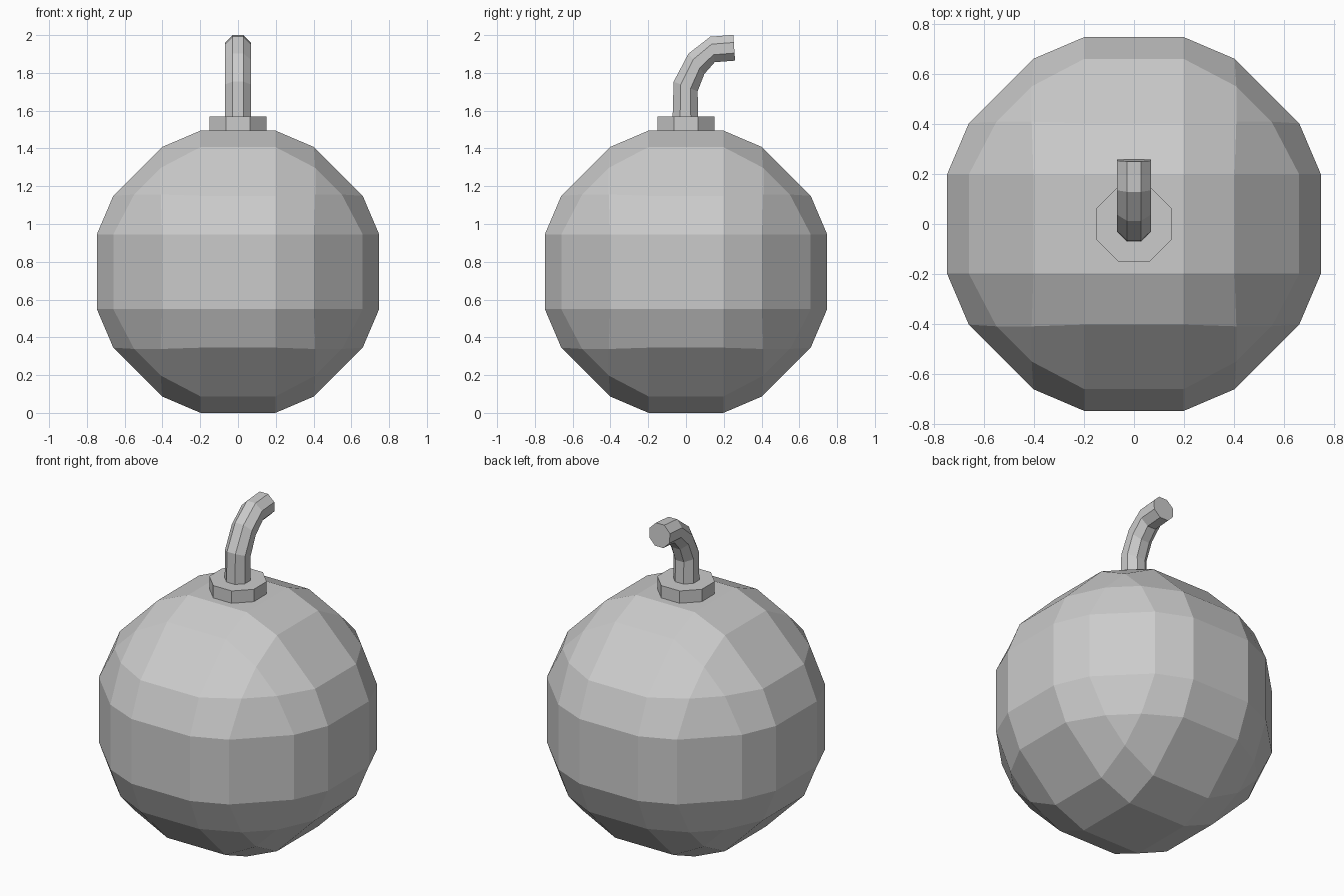
import bpy, bmesh
from math import sin, cos, pi, radians, sqrt
from mathutils import Vector

cube = bpy.data.objects.get("Cube")
if cube:
    bpy.data.objects.remove(cube, do_unlink=True)

# One plain grey for everything
GREY = (0.6, 0.6, 0.6, 1)
grey = bpy.data.materials.new("plain grey")
grey.use_nodes = True
grey.diffuse_color = GREY
grey.node_tree.nodes["Principled BSDF"].inputs["Base Color"].default_value = GREY


def add_object(name, bm):
    bmesh.ops.recalc_face_normals(bm, faces=bm.faces[:])
    mesh = bpy.data.meshes.new(name)
    bm.to_mesh(mesh)
    bm.free()
    mesh.materials.append(grey)
    obj = bpy.data.objects.new(name, mesh)
    bpy.context.collection.objects.link(obj)
    return obj


def sweep(name, rings, radius, sides=8):
    """Join polygon rings given as (y, z, lean from vertical in degrees)."""
    bm = bmesh.new()
    loops = []
    for y, z, lean in rings:
        across = Vector((0, cos(radians(lean)), -sin(radians(lean))))
        loop = []
        for i in range(sides):
            a = 2 * pi * (i + 0.5) / sides
            offset = Vector((cos(a), 0, 0)) + across * sin(a)
            loop.append(bm.verts.new(Vector((0, y, z)) + offset * radius))
        loops.append(loop)
    for low, high in zip(loops, loops[1:]):
        for i in range(sides):
            j = (i + 1) % sides
            bm.faces.new((low[i], low[j], high[j], high[i]))
    bm.faces.new(loops[0])
    bm.faces.new(loops[-1])
    return add_object(name, bm)


# Round body: chamfered cube, cut into a grid and lifted onto a sphere
RADIUS, CUT, EDGE, CORNER = 0.798, 0.198, 0.402, 0.409
HALF = 0.66
bm = bmesh.new()
bmesh.ops.create_cube(bm, size=2 * HALF)
bmesh.ops.bevel(bm, geom=bm.edges[:], offset=HALF - EDGE, offset_type='OFFSET',
                segments=1, affect='EDGES')
for axis in range(3):
    for side in (-1, 1):
        normal = Vector((0, 0, 0))
        normal[axis] = side
        bmesh.ops.bisect_plane(bm, geom=bm.verts[:] + bm.edges[:] + bm.faces[:],
                               plane_co=normal * CUT, plane_no=normal)
for v in bm.verts:
    a, b, top = sorted(range(3), key=lambda k: abs(v.co[k]))
    if abs(v.co[a]) > 0.3:
        for k in (a, b):
            v.co[k] = CORNER if v.co[k] > 0 else -CORNER
    height = sqrt(RADIUS ** 2 - v.co[a] ** 2 - v.co[b] ** 2)
    v.co[top] = height if v.co[top] > 0 else -height
lift = -min(v.co.z for v in bm.verts)
bmesh.ops.translate(bm, verts=bm.verts[:], vec=(0, 0, lift))
add_object("round_body", bm)

# Flat octagonal collar on the crown
sweep("collar", [(0, 1.49, 0), (0, 1.57, 0)], 0.163)

# Bent fuse curling towards the back
sweep("fuse", [(-0.003, 1.55, 0), (-0.002, 1.728, 22), (0.055, 1.848, 52),
               (0.14, 1.924, 80), (0.255, 1.933, 86)], 0.074)
